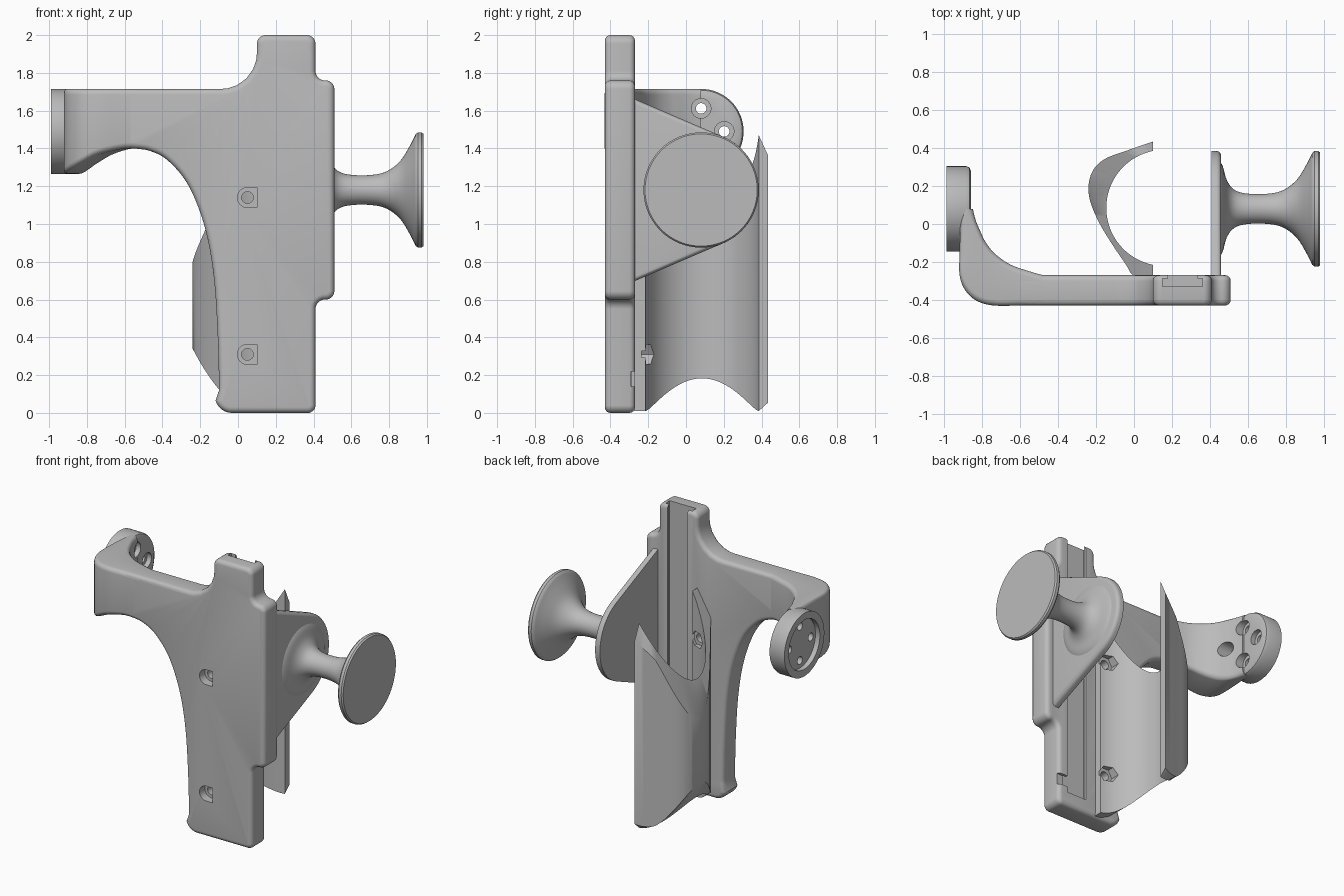
import bpy, bmesh
from math import sin, cos, tan, pi, radians
from mathutils import Vector

if "Cube" in bpy.data.objects:
    bpy.data.objects.remove(bpy.data.objects["Cube"])

grey = bpy.data.materials.new("plain_grey")
grey.use_nodes = True
colour = (0.5, 0.5, 0.5, 1)
grey.diffuse_color = colour
grey.node_tree.nodes["Principled BSDF"].inputs["Base Color"].default_value = colour


def rounded(corners, steps=6):
    """2D outline with a true arc at every (a, b, radius) corner."""
    out = []
    for i, (a, b, r) in enumerate(corners):
        p = Vector((a, b))
        if r == 0:
            out.append(p)
            continue
        u = (Vector(corners[i - 1][:2]) - p).normalized()
        v = (Vector(corners[(i + 1) % len(corners)][:2]) - p).normalized()
        half = u.angle(v) / 2
        d = r / tan(half)
        c = p + (u + v).normalized() * r / sin(half)
        for k in range(steps + 1):
            q = (p + u * d).lerp(p + v * d, k / steps)
            out.append(c + (q - c).normalized() * r)
    return out


def spline(points, steps=6):
    """Catmull-Rom curve through points of any dimension."""
    pts = [points[0]] + list(points) + [points[-1]]
    out = []
    for i in range(1, len(pts) - 2):
        for k in range(steps):
            t = k / steps
            out.append([0.5 * (2 * b + (c - a) * t + (2 * a - 5 * b + 4 * c - d) * t * t
                               + (3 * b - a - 3 * c + d) * t ** 3)
                        for a, b, c, d in zip(*pts[i - 1:i + 3])])
    return out + [list(points[-1])]


def loft(name, rings, bevel=0, bevel_caps=(0, 1)):
    """Skin closed rings, cap both ends and optionally round the cap rims."""
    bm = bmesh.new()
    vs = [[bm.verts.new(p) for p in ring] for ring in rings]
    n = len(vs[0])
    for a, b in zip(vs, vs[1:]):
        for j in range(n):
            bm.faces.new((a[j], a[(j + 1) % n], b[(j + 1) % n], b[j]))
    caps = [bm.faces.new(vs[0]), bm.faces.new(vs[-1])]
    bmesh.ops.recalc_face_normals(bm, faces=bm.faces)
    if bevel:
        rim = [e for k in bevel_caps for e in caps[k].edges]
        bmesh.ops.bevel(bm, geom=rim, offset=bevel, segments=4, profile=0.5,
                        affect='EDGES', clamp_overlap=False)
    mesh = bpy.data.meshes.new(name)
    bm.to_mesh(mesh)
    bm.free()
    mesh.materials.append(grey)
    obj = bpy.data.objects.new(name, mesh)
    bpy.context.collection.objects.link(obj)
    return obj


def box(name, x, y, z):
    return loft(name, [[(x[0], y[0], h), (x[1], y[0], h), (x[1], y[1], h), (x[0], y[1], h)]
                       for h in z])


def turned(name, profile, y, z, sides=64):
    """Solid of revolution about an x-parallel axis; profile is (x, radius)."""
    return loft(name, [[(x, y + r * cos(2 * pi * k / sides), z + r * sin(2 * pi * k / sides))
                        for k in range(sides)] for x, r in profile])


def along_y(name, outline, y0, y1, **kw):
    return loft(name, [[(p[0], y, p[1]) for p in outline] for y in (y0, y1)], **kw)


def circle(cx, cz, r, sides=32):
    return [(cx + r * cos(2 * pi * k / sides), cz + r * sin(2 * pi * k / sides))
            for k in range(sides)]


def cut(obj, cutters):
    for c in cutters:
        m = obj.modifiers.new("cut", 'BOOLEAN')
        m.operation, m.solver, m.object = 'DIFFERENCE', 'EXACT', c
    bpy.context.view_layer.update()
    done = obj.evaluated_get(bpy.context.evaluated_depsgraph_get())
    mesh = bpy.data.meshes.new_from_object(done)
    obj.modifiers.clear()
    obj.data = mesh


# Main plate with top tab, side block and the sweeping lower edge
sweep = spline([(-0.10, 0.12), (-0.107, 0.4), (-0.128, 0.72), (-0.175, 0.98), (-0.26, 1.20),
                (-0.37, 1.335), (-0.47, 1.388), (-0.56, 1.40), (-0.60, 1.40)])
outline = rounded([(-0.60, 1.715, 0), (0.10, 1.715, 0.19), (0.10, 2.0, 0.045), (0.41, 2.0, 0.045),
                   (0.41, 1.76, 0.05), (0.51, 1.76, 0.045), (0.51, 0.6, 0.045),
                   (0.41, 0.6, 0.05), (0.41, 0, 0.04), (-0.10, 0, 0.09)])
plate = along_y("back_plate", outline + sweep, -0.43, -0.27, bevel=0.03)

# Arm curling backwards: rows are outer x, y, inner x, y, lower z
arm_rows = spline([
    (-0.48, -0.43, -0.48, -0.27, 1.392), (-0.60, -0.43, -0.55, -0.25, 1.40),
    (-0.74, -0.43, -0.65, -0.215, 1.37), (-0.83, -0.405, -0.73, -0.16, 1.325),
    (-0.89, -0.35, -0.78, -0.10, 1.29), (-0.92, -0.27, -0.81, -0.04, 1.27),
    (-0.92, -0.15, -0.835, 0.02, 1.265), (-0.915, 0.08, -0.85, 0.08, 1.265)], 4)
rings = []
for ox, oy, ix, iy, low in arm_rows:
    o, i = Vector((ox, oy, 0)), Vector((ix, iy, 0))
    w, d = (i - o).length, (i - o).normalized()
    rings.append([o + d * p.x + Vector((0, 0, p.y)) for p in
                  rounded([(0, low, 0.03), (w, low, 0.03), (w, 1.715, 0.03), (0, 1.715, 0.03)], 4)])
arm = loft("side_arm", rings)

# Round mounting cup at the arm's end
cup = turned("mount_cup", [(-0.955, 0.175), (-0.99, 0.175), (-0.99, 0.225), (-0.885, 0.225),
                           (-0.868, 0.218), (-0.86, 0.2)], 0.08, 1.49)

# Side bracket: triangle merging into a round end
end = [(0.08 + 0.305 * cos(radians(a)), 1.18 + 0.305 * sin(radians(a))) for a in range(66, -67, -6)]
side = [(-0.29, 1.67)] + end + [(-0.29, 0.69)]
bracket = loft("knob_bracket", [[(x, y, z) for y, z in side] for x in (0.41, 0.46)],
               bevel=0.025, bevel_caps=(1,))

# Knob with a flared neck
neck = spline([(0.44, 0.27), (0.468, 0.225), (0.49, 0.15), (0.53, 0.1), (0.6, 0.08), (0.71, 0.08),
               (0.79, 0.1), (0.86, 0.155), (0.91, 0.235), (0.94, 0.295)], 4)
knob = turned("knob", neck + [(0.952, 0.305), (0.972, 0.305), (0.982, 0.297)], 0.08, 1.18)

# Curved cradle, its upper and lower edges rising and falling with x
def cradle_z(x, y):
    t = min(max((x + 0.24) / 0.34, 0), 1)
    tip = max(0, y - 0.39)
    return 0.33 * (1 - t) ** 2 + 0.01 + tip, 0.8 + 0.67 * t ** 0.85 - 2.4 * tip


outer = spline([(0.10, -0.275), (0.0, -0.272), (-0.045, -0.21), (-0.11, -0.115), (-0.18, 0.0),
                (-0.228, 0.11), (-0.24, 0.2), (-0.215, 0.285), (-0.15, 0.345), (-0.03, 0.39),
                (0.10, 0.435)])
rings = []
for k, (ox, oy) in enumerate(outer):
    a = radians(259 - 158 * k / (len(outer) - 1))
    ix, iy = min(0.16 + 0.306 * cos(a), 0.10), 0.085 + 0.306 * sin(a)
    (ob, ot), (ib, it) = cradle_z(ox, oy), cradle_z(ix, iy)
    rings.append([(ox, oy, ob), (ox, oy, ot), (ix, iy, it), (ix, iy, ib)])
cradle = loft("cradle", rings)

# Undercut rail channel and its side exit
channel = [box("channel_mouth", (0.18, 0.335), (-0.30, -0.2), (0.1, 2.1)),
           box("channel_core", (0.15, 0.36), (-0.33, -0.288), (0.1, 2.1)),
           box("channel_exit", (0.3, 0.45), (-0.29, -0.2), (0.14, 0.22))]

# Bolt holes with D-shaped front recesses and nut pockets behind
recesses, bores, pockets = [], [], []
for z in (0.31, 1.14):
    arc = [(0.05 - 0.053 * sin(radians(a)), z + 0.053 * cos(radians(a))) for a in range(0, 181, 15)]
    recesses.append(along_y("recess", arc + [(0.1, z - 0.053), (0.1, z + 0.053)], -0.5, -0.37))
    bores.append(along_y("bore", circle(0.05, z, 0.031), -0.6, -0.1))
    pockets.append(along_y("pocket", circle(0.05, z, 0.06, 6), -0.235, -0.1))

# Four counterbored screw holes in the cup
screws = []
for dy, dz in ((0.122, 0), (-0.122, 0), (0, 0.122), (0, -0.122)):
    screws.append(turned("screw", [(-1.1, 0.028), (-0.895, 0.028), (-0.895, 0.052), (-0.7, 0.052)],
                         0.08 + dy, 1.49 + dz, 24))

cut(plate, channel + recesses + bores)
cut(cradle, bores + pockets)
cut(arm, screws)
cut(cup, screws)
for c in channel + recesses + bores + pockets + screws:
    bpy.data.objects.remove(c)

# Smooth shading with sharp edges kept
bpy.ops.object.select_all(action='DESELECT')
for obj in (plate, arm, cup, bracket, knob, cradle):
    obj.select_set(True)
    bpy.context.view_layer.objects.active = obj
bpy.ops.object.shade_smooth_by_angle(angle=radians(35))
